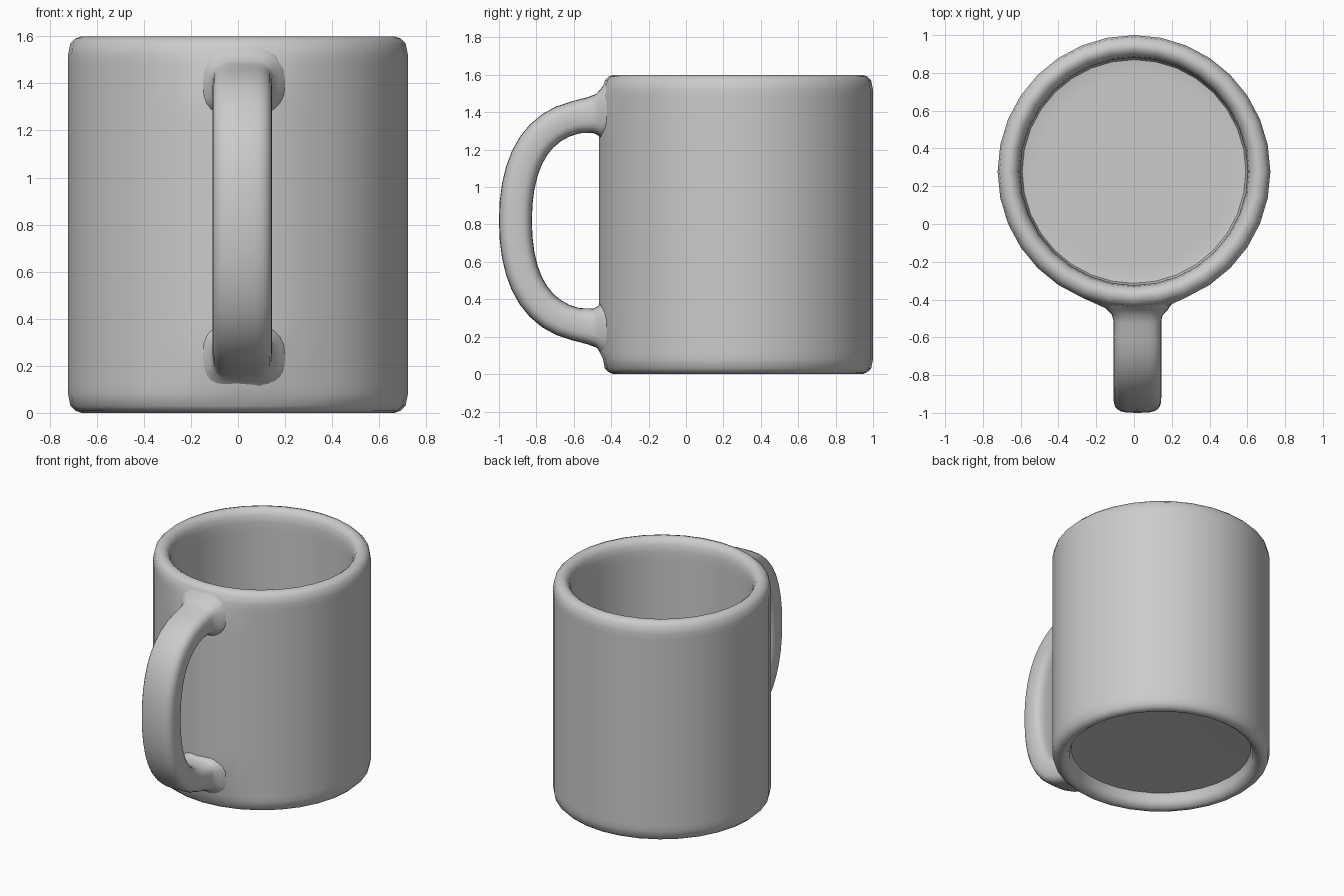
import bpy, bmesh, math
from mathutils import Vector
from mathutils.geometry import interpolate_bezier

if "Cube" in bpy.data.objects:
    bpy.data.objects.remove(bpy.data.objects["Cube"])


def make_object(name, rings, cap=False):
    """Skin a list of closed point rings into a smooth mesh object."""
    bm = bmesh.new()
    loops = [[bm.verts.new(p) for p in ring] for ring in rings]
    n = len(loops[0])
    for a, b in zip(loops, loops[1:]):
        for i in range(n):
            j = (i + 1) % n
            bm.faces.new((a[i], a[j], b[j], b[i]))
    if cap:
        bm.faces.new(loops[0])
        bm.faces.new(loops[-1])
    bmesh.ops.recalc_face_normals(bm, faces=bm.faces)
    mesh = bpy.data.meshes.new(name)
    bm.to_mesh(mesh)
    bm.free()
    obj = bpy.data.objects.new(name, mesh)
    bpy.context.collection.objects.link(obj)
    bpy.ops.object.select_all(action='DESELECT')
    obj.select_set(True)
    bpy.context.view_layer.objects.active = obj
    bpy.ops.object.shade_smooth_by_angle(angle=math.radians(50))
    return obj


# Cup body: lathed (radius, height) profile from the foot recess to the inner floor
SIDES, RADIUS, CENTRE_Y = 32, 0.722, 0.278
profile = [(0.56, 0.10), (0.597, 0.098), (0.605, 0.085), (0.61, 0.045), (0.625, 0.02),
           (0.645, 0.006), (0.665, 0.0), (0.69, 0.009), (0.712, 0.03), (RADIUS, 0.08),
           (RADIUS, 0.12), (RADIUS, 0.40), (RADIUS, 1.24), (RADIUS, 1.48),
           (RADIUS, 1.52), (0.712, 1.57), (0.69, 1.591), (0.665, 1.60),
           (0.645, 1.596), (0.625, 1.582), (0.61, 1.555), (0.603, 1.51), (0.603, 1.45),
           (0.60, 0.27), (0.60, 0.225), (0.592, 0.205), (0.56, 0.20), (0.50, 0.20)]


def circle(r, z):
    ring = []
    for i in range(SIDES):
        a = math.tau * i / SIDES
        x, y = r * math.cos(a), CENTRE_Y + r * math.sin(a)
        # the wall is drawn out slightly between the handle's ends
        if r == RADIUS and 0.1 < z < 1.5 and y < 0 and abs(x) < 0.15:
            y -= 0.02
        ring.append((x, y, z))
    return ring


make_object("cup_body", [circle(r, z) for r, z in profile], cap=True)

# Handle: rounded-rectangle sections along a D-shaped path, flaring at the wall
MID_Z, HANDLE_X = 0.82, 0.018
flare = [(-0.43, 1.41, 0.15, 0.20), (-0.455, 1.395, 0.13, 0.16),
         (-0.48, 1.39, 0.108, 0.135)]
arc = interpolate_bezier(Vector((-0.51, 1.385, 0)), Vector((-0.79, 1.365, 0)),
                         Vector((-0.912, 1.15, 0)), Vector((-0.912, MID_Z, 0)), 11)
upper = flare + [(p.x, p.y, 0.088 if i else 0.097, 0.127) for i, p in enumerate(arc)]
lower = [(y, 2 * MID_Z - z, t, w) for y, z, t, w in reversed(upper[:-1])]
path = upper + lower


def section(i):
    y, z, thick, wide = path[i]
    a, b = path[max(i - 1, 0)], path[min(i + 1, len(path) - 1)]
    d = Vector((b[0] - a[0], b[1] - a[1])).normalized()
    if i < 3 or i >= len(path) - 3:
        d = Vector((-1 if i < 3 else 1, 0))
    ends = i in (0, len(path) - 1)
    square = 0.8 if ends else 0.55
    ring = []
    for k in range(24):
        t = math.tau * k / 24
        c, s = math.cos(t), math.sin(t)
        u = HANDLE_X + math.copysign(abs(c) ** square, c) * wide
        v = math.copysign(abs(s) ** max(square, 0.65), s) * thick
        py, pz = y - d.y * v, z + d.x * v
        if ends:  # fit the end ring to the round wall
            py = CENTRE_Y + 0.012 - math.sqrt(RADIUS ** 2 - u * u)
        ring.append((u, py, pz))
    return ring


make_object("handle", [section(i) for i in range(len(path))])
